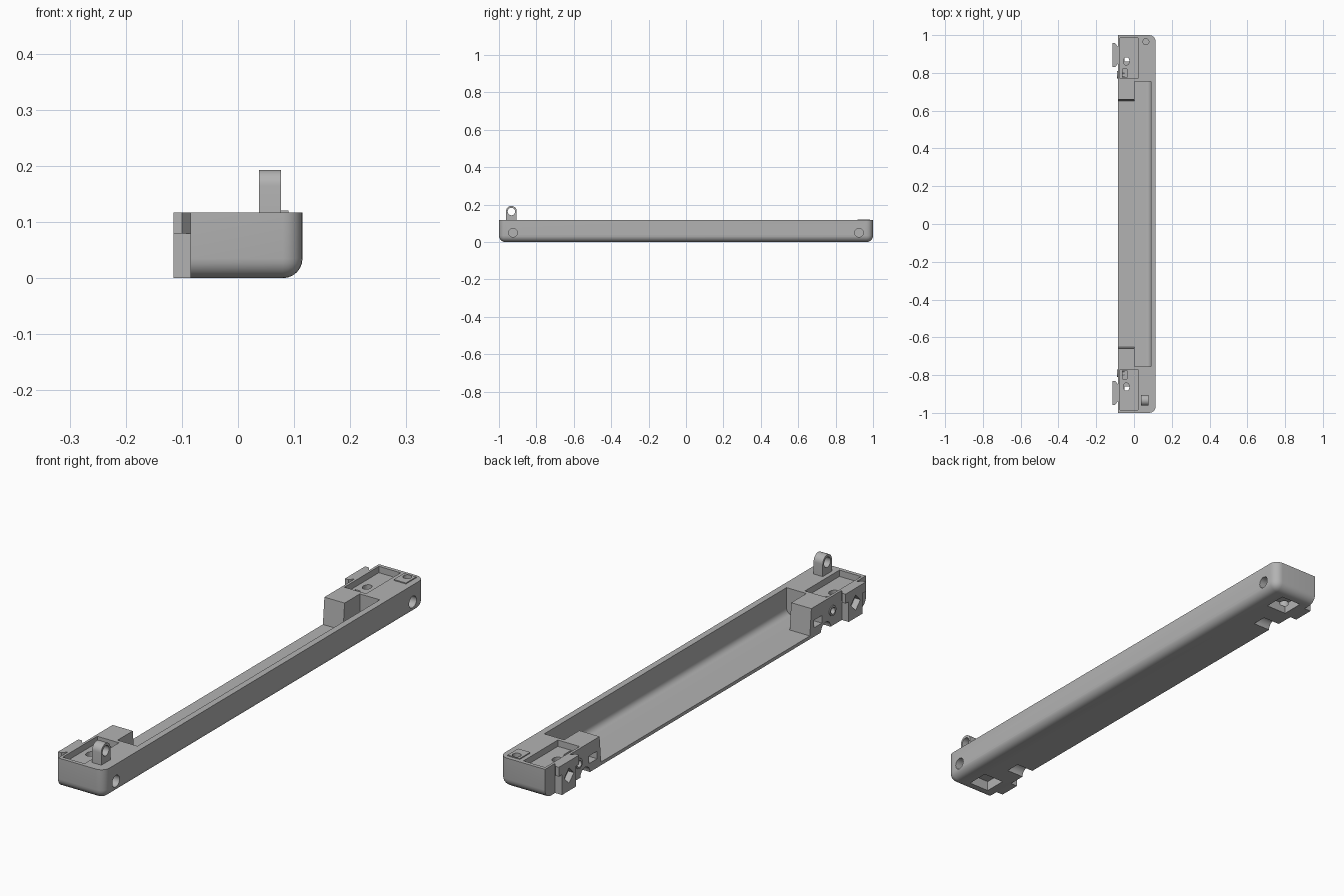
import bpy, bmesh, math
from mathutils import Matrix, Vector

old = bpy.data.objects.get("Cube")
if old:
    bpy.data.objects.remove(old, do_unlink=True)

grey = bpy.data.materials.new("plain grey")
grey.use_nodes = True
grey.diffuse_color = (0.45, 0.45, 0.45, 1)
grey.node_tree.nodes["Principled BSDF"].inputs["Base Color"].default_value = (0.45, 0.45, 0.45, 1)


def finish(name, bm):
    bmesh.ops.recalc_face_normals(bm, faces=bm.faces)
    mesh = bpy.data.meshes.new(name)
    bm.to_mesh(mesh)
    bm.free()
    mesh.materials.append(grey)
    ob = bpy.data.objects.new(name, mesh)
    bpy.context.collection.objects.link(ob)
    return ob


def box(name, x, y, z, radius=0, pick=None, segments=6):
    """Box from ranges; pick(midpoint) chooses edges to round."""
    bm = bmesh.new()
    bmesh.ops.create_cube(bm, size=1)
    for v in bm.verts:
        v.co = Vector([(a + b) / 2 + c * abs(b - a) for (a, b), c in zip((x, y, z), v.co)])
    if pick:
        edges = [e for e in bm.edges if pick((e.verts[0].co + e.verts[1].co) / 2)]
        bmesh.ops.bevel(bm, geom=edges, offset=radius, segments=segments,
                        profile=0.5, affect='EDGES')
    return finish(name, bm)


def rod(name, centre, radius, length, axis, sides=24, stretch=1):
    """Cylinder along X or Z, optionally stretched in y."""
    bm = bmesh.new()
    turn = Matrix.Rotation(math.pi / 2, 4, 'Y') if axis == 'X' else Matrix()
    bmesh.ops.create_cone(bm, cap_ends=True, segments=sides, radius1=radius,
                          radius2=radius, depth=length,
                          matrix=Matrix.Translation(centre) @ Matrix.Diagonal((1, stretch, 1, 1)) @ turn)
    return finish(name, bm)


def prism(name, points, z0, z1):
    """Plan outline extruded upward."""
    bm = bmesh.new()
    face = bm.faces.new([bm.verts.new((px, py, z0)) for px, py in points])
    top = bmesh.ops.extrude_face_region(bm, geom=[face])["geom"]
    bmesh.ops.translate(bm, vec=(0, 0, z1 - z0),
                        verts=[g for g in top if isinstance(g, bmesh.types.BMVert)])
    return finish(name, bm)


def cut(ob, *cutters):
    bpy.context.view_layer.objects.active = ob
    for c in cutters:
        m = ob.modifiers.new("cut", 'BOOLEAN')
        m.operation = 'DIFFERENCE'
        m.solver = 'EXACT'
        m.object = c
        bpy.ops.object.modifier_apply(modifier=m.name)
        bpy.data.objects.remove(c, do_unlink=True)


TOP = 0.117
LEFT = -0.085
RIGHT = 0.115
FLOOR = 0.013


def outer_edges(p):
    low, end, right = p.z < 0.001, abs(p.y) > 0.99, p.x > RIGHT - 0.001
    return (low and end) or (low and right) or (end and right)


# Long body with rounded outer edges and an open-sided tray
body = box("body", (LEFT, RIGHT), (-1, 1), (0, TOP), 0.035, outer_edges)
cut(body, box("tray_cutter", (-0.2, 0.09), (-0.755, 0.755), (FLOOR, 0.3), 0.025,
              lambda p: p.x > 0.08 and p.z < FLOOR + 0.001))

parts = [body]
for s, side in ((-1, "front"), (1, "back")):
    def span(a, b):
        return sorted((s * a, s * b))

    # Top recess, floor hole and slot, underside pocket, screw hole, arch
    cut(body,
        box("recess_cutter", (-0.075, 0.02), span(0.77, 0.985), (0.092, 0.2)),
        box("pocket_cutter", (-0.05, 0.04), span(0.86, 0.95), (-0.1, 0.04)),
        rod("floor_hole_cutter", (-0.04, s * 0.862, 0.08), 0.016, 0.1, 'Z', stretch=1.3),
        box("slot_cutter", (-0.062, -0.038), span(0.775, 0.82), (0.05, 0.2)),
        rod("screw_cutter", (0.11, s * 0.925, 0.05), 0.023, 0.09, 'X'),
        rod("arch_cutter", (-0.06, s * 0.75, 0), 0.03, 0.1, 'X'),
        rod("side_hole_cutter", (LEFT, s * 0.79, 0.06), 0.013, 0.07, 'X'))

    # Block beside the tray with a chamfered inner edge
    block = box(side + "_block", (LEFT, 0.003), span(0.65, 0.757), (FLOOR - 0.005, TOP))
    for v in block.data.vertices:
        if v.co.z > 0.1 and abs(v.co.y) < 0.7:
            v.co.y = s * 0.66
    cut(block,
        box("window_cutter", (-0.2, -0.04), span(0.675, 0.725), (0.035, 0.065)),
        rod("arch_cutter", (-0.06, s * 0.75, 0), 0.03, 0.1, 'X'))

    # Boss round the side hole
    boss = rod(side + "_boss", (LEFT, s * 0.79, 0.06), 0.02, 0.008, 'X')
    cut(boss, rod("boss_cutter", (LEFT, s * 0.79, 0.06), 0.013, 0.1, 'X'))

    # Side tab: straight foot with a dovetail head and a diamond hole
    foot = box(side + "_tab_foot", (-RIGHT, LEFT + 0.001), span(0.85, 0.937), (0, 0.08))
    head = prism(side + "_tab_head",
                 [(-RIGHT, s * 0.83), (-RIGHT, s * 0.957), (-0.1, s * 0.957),
                  (LEFT + 0.001, s * 0.937), (LEFT + 0.001, s * 0.85), (-0.1, s * 0.83)],
                 0.08, TOP)
    for tab in (foot, head):
        cut(tab, rod("diamond_cutter", (-RIGHT, s * 0.893, 0.06), 0.03, 0.05, 'X', sides=4))
    parts += [block, boss, foot, head]

# Upright loop at the front
loop = box("loop", (0.037, 0.077), (-0.962, -0.905), (TOP - 0.01, 0.193), 0.0284,
           lambda p: p.z > 0.19 and abs(p.x - 0.057) < 0.001, segments=8)
cut(loop, rod("loop_cutter", (0.057, -0.9335, 0.163), 0.02, 0.2, 'X'))

# Thin pad with a socket at the back
pad = box("pad", (0.037, 0.09), (0.918, 0.983), (TOP - 0.002, TOP + 0.004))
cut(pad, rod("pad_cutter", (0.063, 0.965, TOP), 0.016, 0.08, 'Z'))
cut(body, rod("socket_cutter", (0.063, 0.965, TOP), 0.016, 0.03, 'Z'))
parts += [loop, pad]

# Smooth curves, sharp corners
bpy.ops.object.select_all(action='DESELECT')
for ob in parts:
    ob.select_set(True)
bpy.context.view_layer.objects.active = body
bpy.ops.object.shade_smooth_by_angle(angle=math.radians(30))
